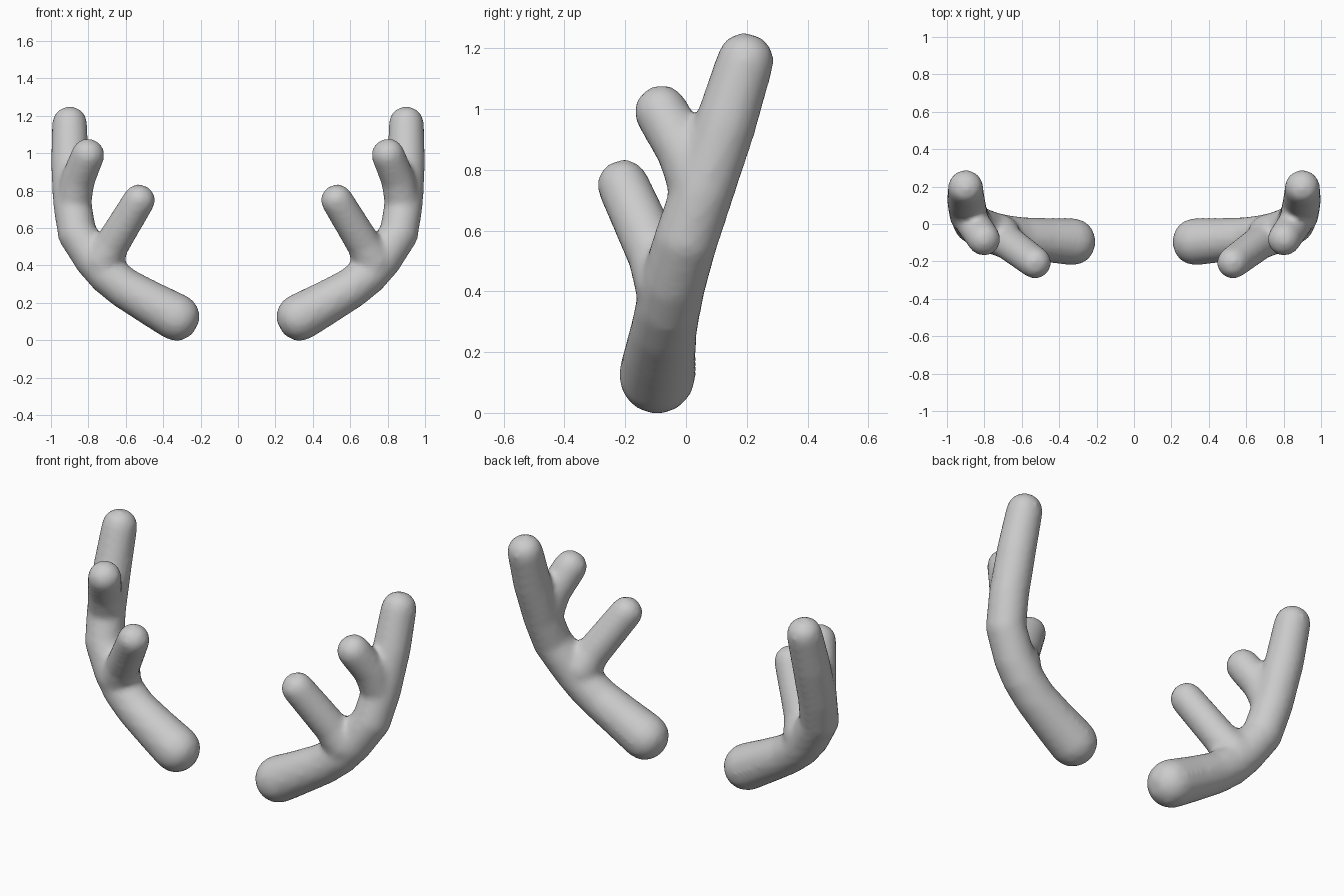
import bpy, bmesh, math
from mathutils import Vector

if "Cube" in bpy.data.objects:
    bpy.data.objects.remove(bpy.data.objects["Cube"])

SIDES = 16


def add_branch(bm, points):
    """Closed tube through (x, y, z, radius) points with rounded ends."""
    pos = [Vector(p[:3]) for p in points]
    rad = [p[3] for p in points]
    n = len(pos)
    stations = []
    for i in range(n):
        t = Vector((0, 0, 0))
        if i > 0:
            t += (pos[i] - pos[i - 1]).normalized()
        if i < n - 1:
            t += (pos[i + 1] - pos[i]).normalized()
        t.normalize()
        stations.append((pos[i], t, rad[i]))

    # rounded caps: (radius factor, distance factor)
    cap = [(0.93, 0.35), (0.77, 0.63), (0.36, 0.91)]
    p0, t0, r0 = stations[0]
    p1, t1, r1 = stations[-1]
    start = [(p0 - t0 * r0 * h, t0, r0 * k) for k, h in reversed(cap)]
    end = [(p1 + t1 * r1 * h, t1, r1 * k) for k, h in cap]

    rings = []
    for p, t, r in start + stations + end:
        u = t.cross(Vector((0, 1, 0))).normalized()
        v = t.cross(u)
        ring = []
        for s in range(SIDES):
            a = 2 * math.pi * s / SIDES
            ring.append(bm.verts.new(p + (u * math.cos(a) + v * math.sin(a)) * r))
        rings.append(ring)
    for a, b in zip(rings, rings[1:]):
        for s in range(SIDES):
            q = (s + 1) % SIDES
            bm.faces.new((a[s], a[q], b[q], b[s]))
    bm.faces.new(rings[0][::-1])
    bm.faces.new(rings[-1])


bm = bmesh.new()

# main beam, from the base outwards and up
add_branch(bm, [
    (0.328, -0.095, 0.122, 0.128),
    (0.470, -0.085, 0.200, 0.118),
    (0.605, -0.072, 0.278, 0.110),
    (0.695, -0.058, 0.350, 0.109),
    (0.768, -0.040, 0.432, 0.108),
    (0.860, 0.000, 0.570, 0.106),
    (0.886, 0.055, 0.730, 0.104),
    (0.899, 0.130, 0.950, 0.102),
    (0.900, 0.196, 1.160, 0.095),
])
# lower tine
add_branch(bm, [
    (0.720, -0.060, 0.430, 0.115),
    (0.672, -0.100, 0.515, 0.093),
    (0.528, -0.207, 0.750, 0.087),
])
# upper tine
add_branch(bm, [
    (0.885, 0.050, 0.710, 0.098),
    (0.855, -0.005, 0.860, 0.092),
    (0.802, -0.082, 0.992, 0.090),
])
bmesh.ops.recalc_face_normals(bm, faces=bm.faces)

mesh = bpy.data.meshes.new("antlers")
bm.to_mesh(mesh)
bm.free()
antlers = bpy.data.objects.new("antlers", mesh)
bpy.context.collection.objects.link(antlers)

# fuse the branches and soften the joints
fuse = antlers.modifiers.new("fuse", 'REMESH')
fuse.mode = 'VOXEL'
fuse.voxel_size = 0.016
fuse.use_smooth_shade = True
soften = antlers.modifiers.new("soften", 'SMOOTH')
soften.factor = 0.5
soften.iterations = 10

# opposite antler
mirror = antlers.modifiers.new("mirror", 'MIRROR')
mirror.use_axis[0] = True
mirror.use_mirror_merge = False
